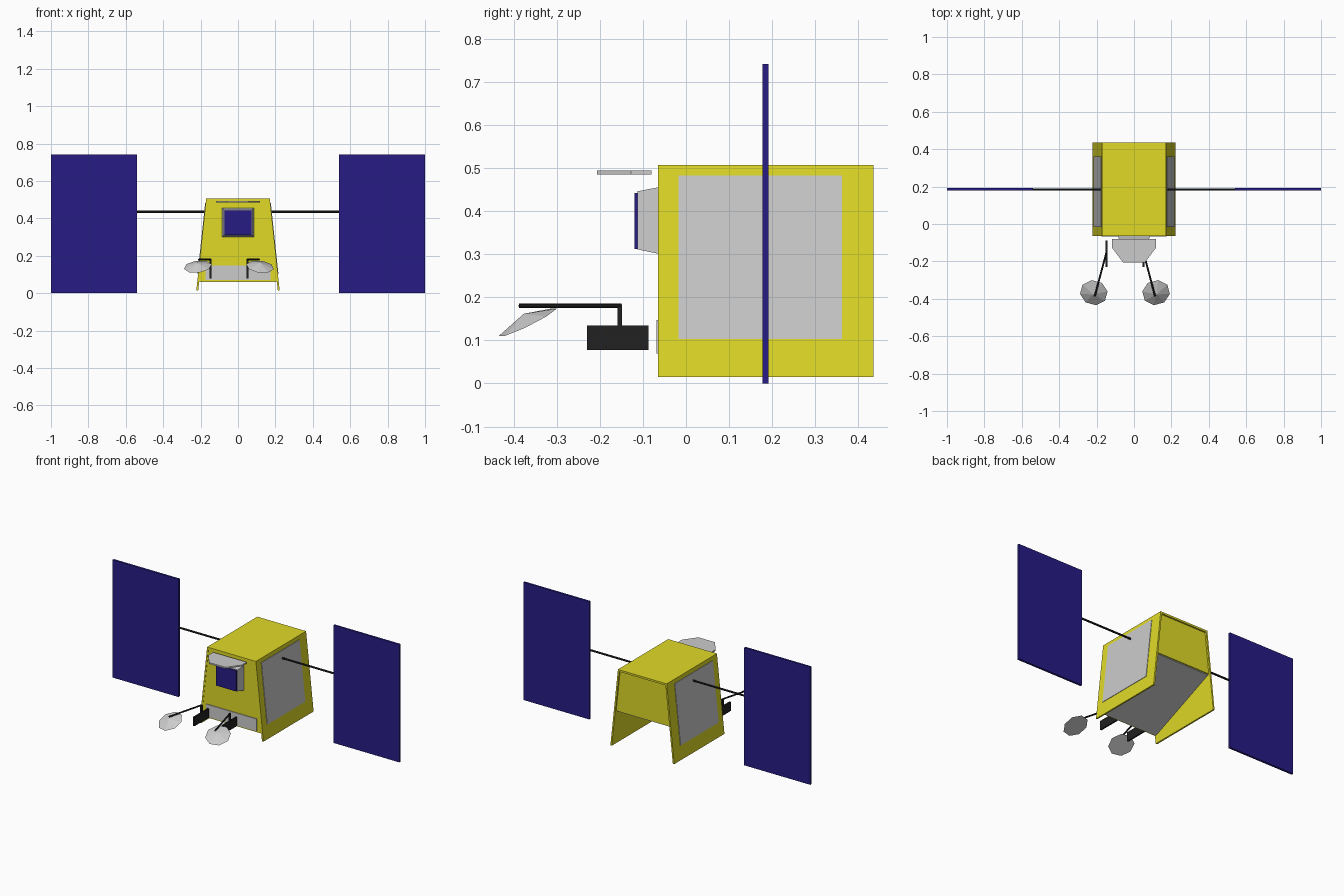
import bpy, bmesh, math
from mathutils import Vector, Matrix

if "Cube" in bpy.data.objects:
    bpy.data.objects.remove(bpy.data.objects["Cube"])


def material(name, rgb):
    m = bpy.data.materials.new(name)
    m.diffuse_color = (*rgb, 1)
    m.use_nodes = True
    m.node_tree.nodes["Principled BSDF"].inputs["Base Color"].default_value = m.diffuse_color
    return m


YELLOW = material("yellow", (0.75, 0.70, 0.02))
BLUE = material("dark_blue", (0.02, 0.012, 0.24))
BLACK = material("black", (0.015, 0.015, 0.015))


def finish(name, bm, mat=None):
    bmesh.ops.recalc_face_normals(bm, faces=bm.faces)
    me = bpy.data.meshes.new(name)
    bm.to_mesh(me)
    bm.free()
    ob = bpy.data.objects.new(name, me)
    bpy.context.collection.objects.link(ob)
    if mat:
        me.materials.append(mat)
    return ob


def loft(name, ring_a, ring_b, mat=None):
    """Closed solid between two matching rings of points."""
    bm = bmesh.new()
    a = [bm.verts.new(p) for p in ring_a]
    b = [bm.verts.new(p) for p in ring_b]
    n = len(a)
    bm.faces.new(a)
    bm.faces.new(b[::-1])
    for i in range(n):
        j = (i + 1) % n
        bm.faces.new((a[i], b[i], b[j], a[j]))
    return finish(name, bm, mat)


def box(name, x, y, z, mat=None):
    ring = lambda h: [(x[0], y[0], h), (x[1], y[0], h), (x[1], y[1], h), (x[0], y[1], h)]
    return loft(name, ring(z[0]), ring(z[1]), mat)


def rod(name, a, b, r, mat=None):
    a, b = Vector(a), Vector(b)
    bm = bmesh.new()
    turn = (b - a).to_track_quat('Z', 'Y').to_matrix().to_4x4()
    bmesh.ops.create_cone(bm, cap_ends=True, segments=8, radius1=r, radius2=r,
                          depth=(b - a).length,
                          matrix=Matrix.Translation((a + b) / 2) @ turn)
    return finish(name, bm, mat)


def half_width(z):
    return 0.170 + (0.507 - z) * 0.107


def tapered(name, profile, off_a, off_b, side_a=1, side_b=1, mat=None):
    """Side profile (y, z) swept between two offsets from the sloping walls."""
    ring = lambda s, o: [(s * (half_width(z) + o), y, z) for y, z in profile]
    return loft(name, ring(side_a, off_a), ring(side_b, off_b), mat)


def rect(y0, y1, z0, z1):
    return [(y0, z0), (y1, z0), (y1, z1), (y0, z1)]


# hull with sloping underside
tapered("hull", [(-0.063, 0.062), (-0.063, 0.506), (0.425, 0.506), (0.425, 0.24)],
        -0.01, -0.01, -1, 1, YELLOW)
tapered("roof", rect(-0.065, 0.435, 0.495, 0.507), -0.008, -0.008, -1, 1, YELLOW)
tapered("underside", [(-0.055, 0.06), (-0.055, 0.066), (0.42, 0.24), (0.42, 0.234)],
        -0.012, -0.012, -1, 1)

for s, side in ((-1, "left"), (1, "right")):
    # side walls and inset grey panels
    tapered(side + "_wall", rect(-0.065, 0.435, 0.015, 0.507), -0.01, 0, s, s, YELLOW)
    tapered(side + "_wall_panel", rect(-0.017, 0.362, 0.103, 0.482), -0.004, 0.003, s, s)

    # solar wings
    inner = 0.54
    box(side + "_solar_panel", sorted((s * inner, s * 1.0)), (0.178, 0.192), (0, 0.741), BLUE)
    rod(side + "_solar_boom", (s * 0.165, 0.185, 0.435), (s * (inner + 0.005), 0.185, 0.435),
        0.006, BLACK)

    # front arms with faceted dishes
    x = -0.147 if s < 0 else 0.05
    tip = Vector((x + s * 0.063, -0.387, 0.18))
    box(side + "_arm_base", (x - 0.005, x + 0.005), (-0.23, -0.087), (0.078, 0.135), BLACK)
    box(side + "_arm_post", (x - 0.005, x + 0.005), (-0.159, -0.148), (0.13, 0.182), BLACK)
    rod(side + "_arm", (x, -0.15, 0.18), tip, 0.005, BLACK)
    bm = bmesh.new()
    place = (Matrix.Translation((tip.x + s * 0.005, -0.367, 0.142))
             @ Matrix.Rotation(s * math.radians(15), 4, 'Z')
             @ Matrix.Rotation(math.radians(27), 4, 'X')
             @ Matrix.Rotation(math.radians(22.5), 4, 'Z'))
    bmesh.ops.create_cone(bm, cap_ends=True, segments=8, radius1=0.075, radius2=0,
                          depth=0.022, matrix=place @ Matrix.Translation((0, 0, 0.011)))
    finish(side + "_dish", bm)

# front window
def front_ring(w, z0, z1, y):
    return [(-w, y, z0), (w, y, z0), (w, y, z1), (-w, y, z1)]


loft("window_frame", front_ring(0.085, 0.30, 0.456, -0.06), front_ring(0.075, 0.311, 0.446, -0.112))
loft("window_glass", front_ring(0.071, 0.312, 0.442, -0.11), front_ring(0.071, 0.312, 0.442, -0.12), BLUE)

# visor above the window
visor = [(-0.117, -0.08), (-0.117, -0.128), (-0.057, -0.207),
         (0.057, -0.207), (0.117, -0.128), (0.117, -0.08)]
loft("visor", [(x, y, 0.485) for x, y in visor], [(x, y, 0.494) for x, y in visor])

# lower front plate
box("front_plate", (-0.175, 0.175), (-0.068, -0.06), (0.07, 0.147))
